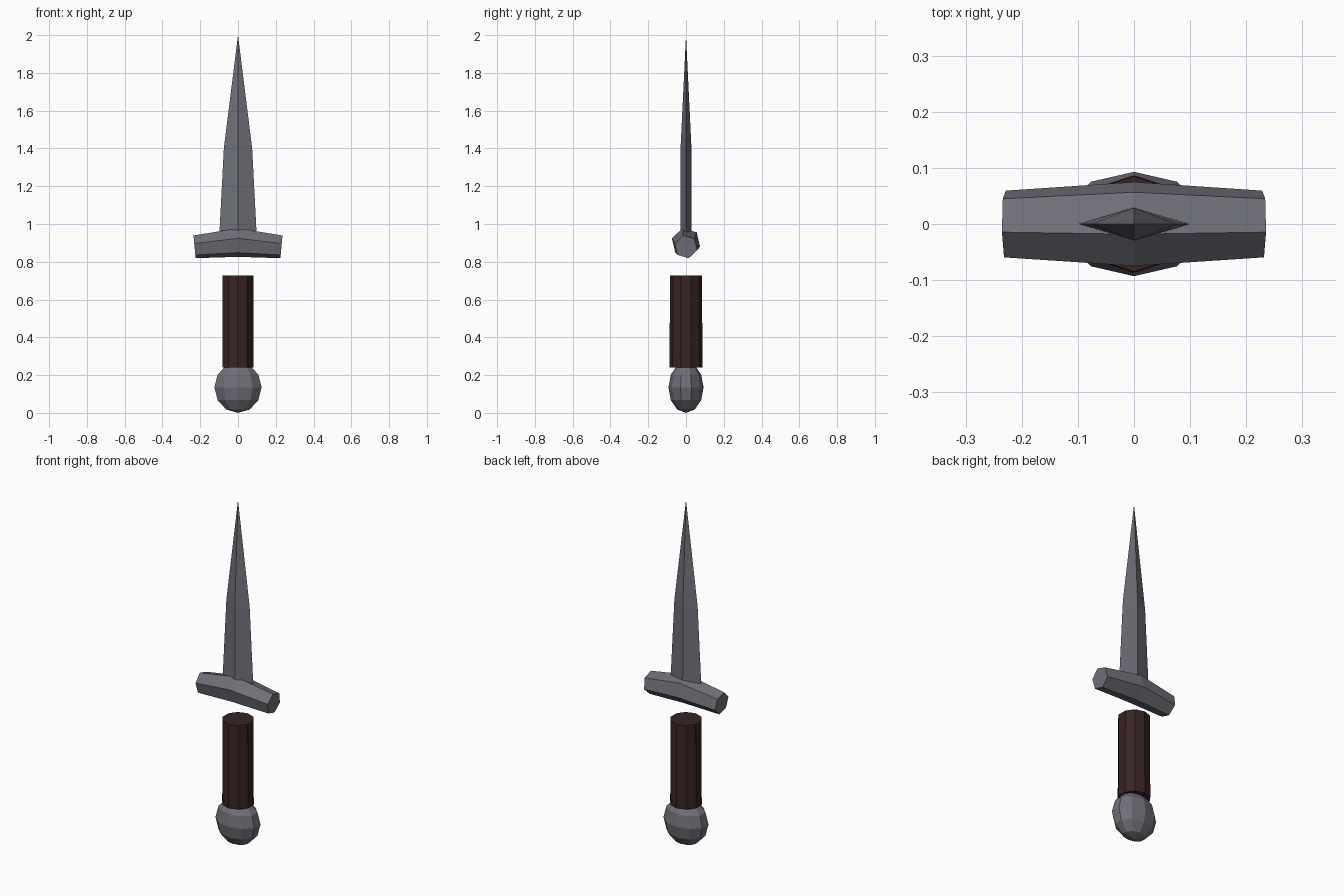
import bpy, bmesh, math
from mathutils import Vector

if "Cube" in bpy.data.objects:
    bpy.data.objects.remove(bpy.data.objects["Cube"])


def material(name, color):
    m = bpy.data.materials.new(name)
    m.diffuse_color = (*color, 1)
    m.use_nodes = True
    m.node_tree.nodes["Principled BSDF"].inputs["Base Color"].default_value = m.diffuse_color
    return m


steel = material("grey steel", (0.16, 0.16, 0.19))
leather = material("dark brown leather", (0.04, 0.017, 0.017))


def loft(name, rings, mat):
    """Bridge rings of points in order; a one-point ring closes to a tip."""
    bm = bmesh.new()
    loops = [[bm.verts.new(p) for p in ring] for ring in rings]
    for a, b in zip(loops, loops[1:]):
        n = max(len(a), len(b))
        for i in range(n):
            j = (i + 1) % n
            if len(a) == 1:
                bm.faces.new((a[0], b[j], b[i]))
            elif len(b) == 1:
                bm.faces.new((a[i], a[j], b[0]))
            else:
                bm.faces.new((a[i], a[j], b[j], b[i]))
    for end in (loops[0], loops[-1]):
        if len(end) > 2:
            bm.faces.new(end)
    bmesh.ops.recalc_face_normals(bm, faces=bm.faces)
    mesh = bpy.data.meshes.new(name)
    bm.to_mesh(mesh)
    bm.free()
    mesh.materials.append(mat)
    obj = bpy.data.objects.new(name, mesh)
    bpy.context.collection.objects.link(obj)
    return obj


def ring(rx, ry, z, sides):
    """Horizontal polygon with a corner on the +y axis."""
    if rx == 0:
        return [(0, 0, z)]
    steps = [2 * math.pi * i / sides for i in range(sides)]
    return [(rx * math.sin(t), ry * math.cos(t), z) for t in steps]


# Blade: diamond section tapering to a point
loft("blade", [ring(0.10, 0.03, 0.92, 4), ring(0.075, 0.029, 1.40, 4),
               ring(0, 0, 2.0, 4)], steel)


# Guard: rolled hexagonal bar, thickest in the middle, ends drooping
def guard_ring(x, z, radius, tilt):
    out = []
    for k in range(6):
        t = math.radians(43.5 + 60 * k)
        up = radius * math.sin(t)
        out.append(Vector((x + up * math.sin(tilt), radius * math.cos(t),
                           z + up * math.cos(tilt))))
    return out


loft("guard", [guard_ring(-0.23, 0.879, 0.062, -0.09),
               guard_ring(0, 0.902, 0.078, 0),
               guard_ring(0.23, 0.879, 0.062, 0.09)], steel)

# Grip: ten-sided, slightly wider at the bottom
loft("grip", [ring(0.087, 0.087, 0.24, 10), ring(0.085, 0.085, 0.728, 10)], leather)

# Pommel: low-poly ball flattened front to back
pommel_rings = []
for k in range(7):
    a = math.pi * k / 6
    s = math.sin(a) if 0 < k < 6 else 0
    pommel_rings.append(ring(0.131 * s, 0.093 * s, 0.135 - 0.135 * math.cos(a), 10))
loft("pommel", pommel_rings, steel)
